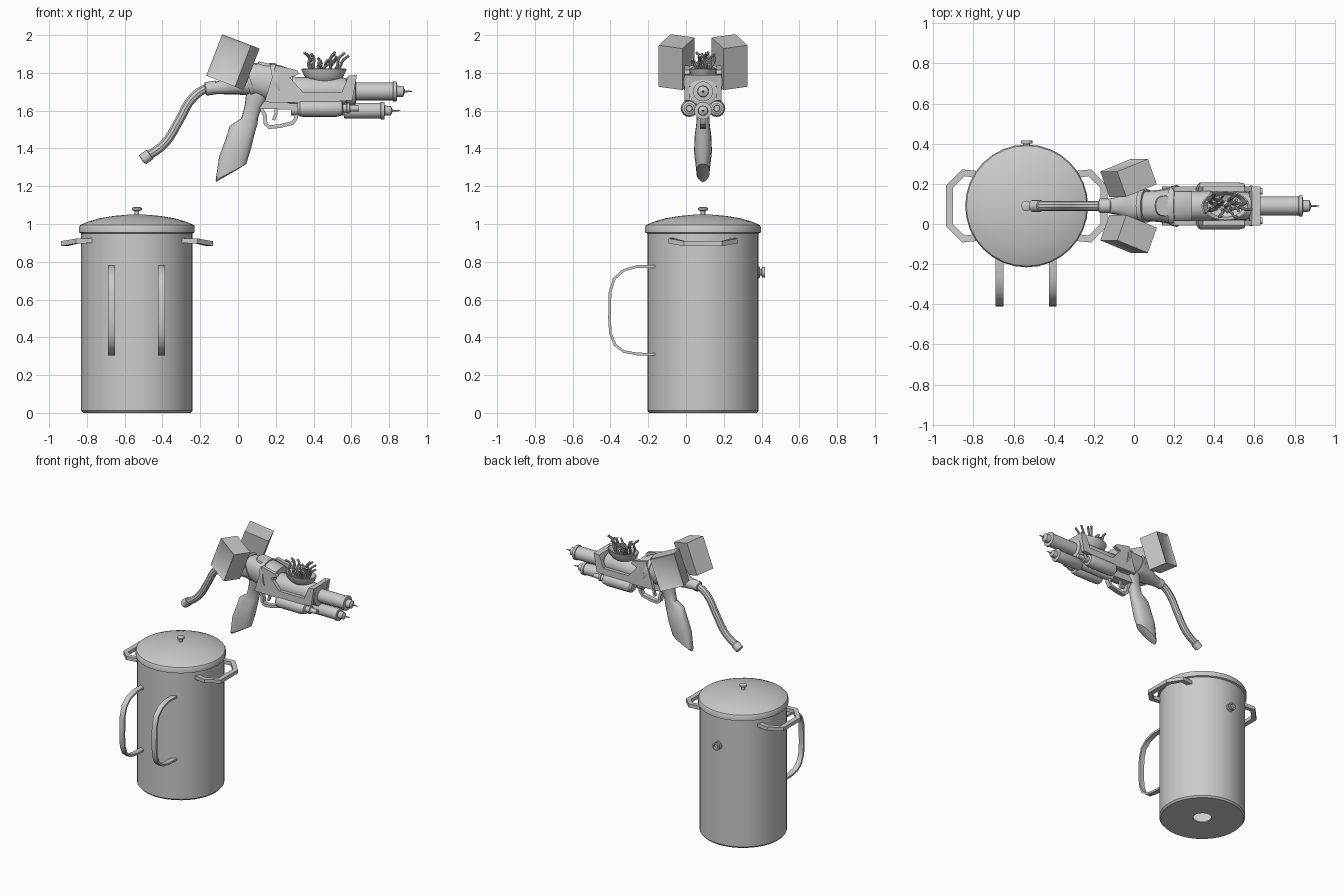
import bpy, bmesh, math, random
from mathutils import Vector, Matrix

if "Cube" in bpy.data.objects:
    bpy.data.objects.remove(bpy.data.objects["Cube"])

random.seed(4)
CY = 0.09                      # shared depth centre line
PX = -0.535                    # pot centre


def finish(name, bm):
    bmesh.ops.remove_doubles(bm, verts=bm.verts, dist=1e-5)
    bmesh.ops.recalc_face_normals(bm, faces=bm.faces)
    me = bpy.data.meshes.new(name)
    bm.to_mesh(me)
    bm.free()
    ob = bpy.data.objects.new(name, me)
    bpy.context.collection.objects.link(ob)
    return ob


def skin(name, rings, caps=True):
    """Bridge equal-length rings of points into a surface."""
    bm = bmesh.new()
    vs = [[bm.verts.new(p) for p in r] for r in rings]
    n = len(rings[0])
    for a, b in zip(vs, vs[1:]):
        for i in range(n):
            bm.faces.new((a[i], a[(i + 1) % n], b[(i + 1) % n], b[i]))
    if caps:
        bm.faces.new(vs[0])
        bm.faces.new(vs[-1])
    return finish(name, bm)


def lathe(name, profile, origin, axis=(0, 0, 1), n=20, caps=True):
    """Revolve (radius, height) pairs about an axis."""
    rot = Vector(axis).to_track_quat('Z', 'Y')
    o = Vector(origin)
    rings = [[o + rot @ Vector((r * math.cos(2 * math.pi * i / n), r * math.sin(2 * math.pi * i / n), h))
              for i in range(n)] for r, h in profile]
    return skin(name, rings, caps)


def tangents(pts):
    return [(pts[min(i + 1, len(pts) - 1)] - pts[max(i - 1, 0)]).normalized() for i in range(len(pts))]


def strap(name, pts, side, hw, ht):
    """Rectangular bar along a flat path; side is the width direction."""
    pts, side = [Vector(p) for p in pts], Vector(side)
    rings = []
    for p, t in zip(pts, tangents(pts)):
        u = t.cross(side).normalized() * ht
        s = side * hw
        rings.append([p + s + u, p - s + u, p - s - u, p + s - u])
    return skin(name, rings)


def loft(name, secs, n=16, power=0.8):
    """Rounded sections in the side plane: (x, z, half length, half width, tilt)."""
    rings = []
    for x, z, a, w, tilt in secs:
        ring = []
        for i in range(n):
            c, s = math.cos(2 * math.pi * i / n), math.sin(2 * math.pi * i / n)
            c, s = math.copysign(abs(c) ** power, c), math.copysign(abs(s) ** power, s)
            t = math.radians(tilt)
            ring.append((x + a * c * math.cos(t), CY + w * s, z + a * c * math.sin(t)))
        rings.append(ring)
    return skin(name, rings)


def tube(name, pts, r, res=6):
    cu = bpy.data.curves.new(name, 'CURVE')
    cu.dimensions = '3D'
    cu.bevel_depth, cu.bevel_resolution, cu.use_fill_caps, cu.resolution_u = r, 3, True, res
    sp = cu.splines.new('BEZIER')
    sp.bezier_points.add(len(pts) - 1)
    for b, p in zip(sp.bezier_points, pts):
        b.co = p
        b.handle_left_type = b.handle_right_type = 'AUTO'
    tmp = bpy.data.objects.new(name + "_path", cu)
    bpy.context.collection.objects.link(tmp)
    me = bpy.data.meshes.new_from_object(tmp.evaluated_get(bpy.context.evaluated_depsgraph_get()))
    bpy.data.objects.remove(tmp)
    ob = bpy.data.objects.new(name, me)
    bpy.context.collection.objects.link(ob)
    return ob


def plate(name, outline, y0, y1):
    return skin(name, [[(x, y, z) for x, z in outline] for y in (y0, y1)])


# ---- pot: body with drain hole, lid, knob, tap
lathe("pot_body", [(0.06, 0.01), (0.065, 0.003), (0.285, 0), (0.295, 0.012), (0.295, 0.96)],
      (PX, CY, 0), n=40, caps=False)
lathe("pot_lid", [(0.295, 0.95), (0.306, 0.955), (0.306, 0.985), (0.30, 0.995), (0.26, 1.012), (0.20, 1.03),
                  (0.12, 1.043), (0.04, 1.05), (0.01, 1.05)], (PX, CY, 0), n=32)
lathe("lid_knob", [(0.012, 1.045), (0.012, 1.068), (0.026, 1.074), (0.026, 1.085), (0.015, 1.09)], (PX, CY, 0))
lathe("pot_tap", [(0.03, 0), (0.03, 0.015), (0.018, 0.016), (0.018, 0.025), (0.028, 0.027), (0.028, 0.042),
                  (0.018, 0.042), (0.015, 0.03)], (PX, 0.375, 0.745), (0, 1, 0), 16)

# ---- side carrying handles, mirrored across the pot
for s, side in ((-1, "left"), (1, "right")):
    pts = [(0.23, -0.155, .912), (0.315, -0.165, .91), (0.385, -0.095, .896),
           (0.385, 0.095, .896), (0.315, 0.165, .91), (0.23, 0.155, .912)]
    strap(f"{side}_pot_handle", [(PX + s * x, CY + y, z) for x, y, z in pts], (0, 0, 1), 0.013, 0.018)

# ---- two front shoulder straps
for i, x in enumerate((-0.67, -0.405)):
    path = [(-.165, .775), (-.26, .775), (-.33, .755), (-.38, .71), (-.402, .64), (-.405, .50), (-.40, .42),
            (-.375, .36), (-.33, .325), (-.26, .312), (-.165, .31)]
    strap(f"front_strap_{i + 1}", [(x, y, z) for y, z in path], (1, 0, 0), 0.019, 0.007)

# ---- grip and receiver
loft("grip", [(-0.055, 1.258, 0.07, 0.022, 30), (-0.037, 1.275, 0.092, 0.035, 28),
              (-0.015, 1.38, 0.088, 0.047, 15), (0.01, 1.46, 0.078, 0.045, 10), (0.03, 1.525, 0.074, 0.036, 5),
              (0.062, 1.56, 0.044, 0.034, 0), (0.08, 1.62, 0.045, 0.04, -8), (0.105, 1.69, 0.062, 0.055, -12),
              (0.14, 1.77, 0.07, 0.06, -15), (0.158, 1.85, 0.05, 0.05, -12)])
loft("receiver", [(-0.16, 1.715, 0.025, 0.03, 90), (-0.08, 1.725, 0.038, 0.045, 90),
                  (-0.02, 1.745, 0.06, 0.072, 95), (0.07, 1.765, 0.085, 0.075, 100),
                  (0.14, 1.755, 0.10, 0.082, 95), (0.22, 1.747, 0.094, 0.095, 90), (0.29, 1.742, 0.075, 0.09, 90)])
loft("receiver_collar", [(0.185, 1.752, 0.102, 0.098, 100), (0.215, 1.752, 0.102, 0.105, 100)])
loft("rear_collar", [(0.04, 1.76, 0.092, 0.08, 110), (0.065, 1.768, 0.096, 0.084, 110)])
lathe("lower_body", [(0.07, 0), (0.075, 0.02), (0.07, 0.30), (0.055, 0.34)], (0.26, CY, 1.705), (1, 0, 0))

# ---- cradle side plates and front yoke around the bowl
cradle = [(.20, 1.84), (.31, 1.815), (.325, 1.795), (.275, 1.775), (.345, 1.697), (.55, 1.697), (.585, 1.785),
          (.63, 1.79), (.605, 1.655), (.40, 1.64), (.14, 1.645)]
for s, side in ((-1, "left"), (1, "right")):
    plate(f"{side}_cradle", cradle, CY + s * 0.072, CY + s * 0.097)
plate("front_yoke", [(.575, 1.75), (.588, 1.785), (.63, 1.79), (.615, 1.73)], CY - 0.09, CY + 0.09)
lathe("muzzle_ring", [(0.06, 0), (0.075, 0.004), (0.075, 0.05), (0.055, 0.055)], (0.57, CY, 1.70), (1, 0, 0))

# ---- bowl with loose cables
bowl = lathe("cable_bowl", [(0.03, -0.075), (0.075, -0.055), (0.105, -0.025), (0.12, 0.01), (0.112, 0.012),
                            (0.09, -0.02), (0.03, -0.04)], (0, 0, 0), n=20)
bowl.data.transform(Matrix.Translation((0.455, CY, 1.81)) @ Matrix.Diagonal((1, 0.62, 1, 1)))
for i in range(15):
    a = i * 2.4
    k = math.sqrt((i + 0.5) / 15)
    dx, dy = math.cos(a) * k, math.sin(a) * k
    h = 0.06 + 0.06 * random.random()
    j = random.uniform(-0.018, 0.018)
    tube(f"cable_{i + 1}", [(0.455 + 0.05 * dx, CY + 0.03 * dy, 1.765),
                            (0.455 + 0.085 * dx + j, CY + 0.05 * dy, 1.80 + h * 0.35),
                            (0.46 + 0.105 * dx, CY + 0.06 * dy - j, 1.80 + h * 0.7),
                            (0.465 + 0.125 * dx + j, CY + 0.075 * dy, 1.795 + h)], 0.0075, 4)

# ---- upper and lower barrels with needle tips
for name, x, z, r, ln in (("upper_barrel", 0.60, 1.702, 0.047, 0.24), ("lower_barrel", 0.56, 1.60, 0.041, 0.215)):
    prof = [(r * .9, 0), (r, 0.006), (r, ln - 0.02), (r * 1.12, ln - 0.018), (r * 1.12, ln), (r * .65, ln + 0.002),
            (r * .6, ln + 0.035), (r * .3, ln + 0.04), (0.005, ln + 0.045), (0.004, ln + 0.07), (0.001, ln + 0.085)]
    lathe(name, prof, (x, CY, z), (1, 0, 0), 20)
lathe("lower_barrel_rod", [(0.03, 0), (0.03, 0.3)], (0.28, CY, 1.605), (1, 0, 0), 12)

# ---- side canisters with thin nozzles
for s, side in ((-1, "left"), (1, "right")):
    lathe(f"{side}_canister", [(0.03, 0), (0.043, 0.012), (0.045, 0.03), (0.045, 0.205), (0.038, 0.235),
                               (0.022, 0.24), (0.022, 0.26), (0.028, 0.262), (0.028, 0.275), (0.018, 0.278),
                               (0.016, 0.325)], (0.315, CY + s * 0.073, 1.612), (1, 0, 0), 16)

# ---- trigger guard and trigger
strap("trigger_guard", [(.12, CY, 1.615), (.143, CY, 1.575), (.146, CY, 1.53), (.165, CY, 1.513), (.22, CY, 1.518),
                        (.29, CY, 1.535), (.307, CY, 1.56), (.308, CY, 1.63)], (0, 1, 0), 0.017, 0.010)
plate("guard_mount", [(.11, 1.61), (.31, 1.605), (.32, 1.66), (.12, 1.67)], CY - 0.03, CY + 0.03)
strap("trigger", [(.20, CY, 1.62), (.20, CY, 1.58), (.188, CY, 1.55)], (0, 1, 0), 0.009, 0.008)

# ---- tilted rear boxes with recessed outer panel
for s, side in ((-1, "left"), (1, "right")):
    bm = bmesh.new()
    bmesh.ops.create_cube(bm, size=1, matrix=Matrix.Diagonal((0.175, 0.135, 0.235, 1)))
    face = [f for f in bm.faces if f.normal.y * s > 0.9]
    bmesh.ops.inset_region(bm, faces=face, thickness=0.025)
    bmesh.ops.translate(bm, verts=face[0].verts, vec=(0, -s * 0.012, 0))
    m = (Matrix.Translation((-0.027, CY + s * 0.14, 1.857)) @ Matrix.Rotation(math.radians(21), 4, 'Y')
         @ Matrix.Rotation(s * math.radians(21), 4, 'Z'))
    bm.transform(m)
    finish(f"{side}_rear_box", bm)

# ---- feed hose with collars
tube("feed_hose", [(-.10, CY, 1.725), (-.18, CY, 1.712), (-.25, CY, 1.655), (-.31, CY, 1.55), (-.39, CY, 1.425),
                   (-.51, CY, 1.34)], 0.025)
lathe("hose_end", [(0.025, 0), (0.03, 0.004), (0.03, 0.05), (0.02, 0.052)], (-0.465, CY, 1.37), (-0.8, 0, -0.6), 12)
lathe("hose_collar", [(0.03, 0), (0.036, 0.005), (0.036, 0.06), (0.03, 0.065)], (-0.11, CY, 1.724), (-1, 0, -0.15), 12)

# ---- smooth round parts, keep hard edges
for ob in bpy.context.collection.objects:
    ob.select_set(True)
    bpy.context.view_layer.objects.active = ob
bpy.ops.object.shade_smooth_by_angle(angle=math.radians(35))
